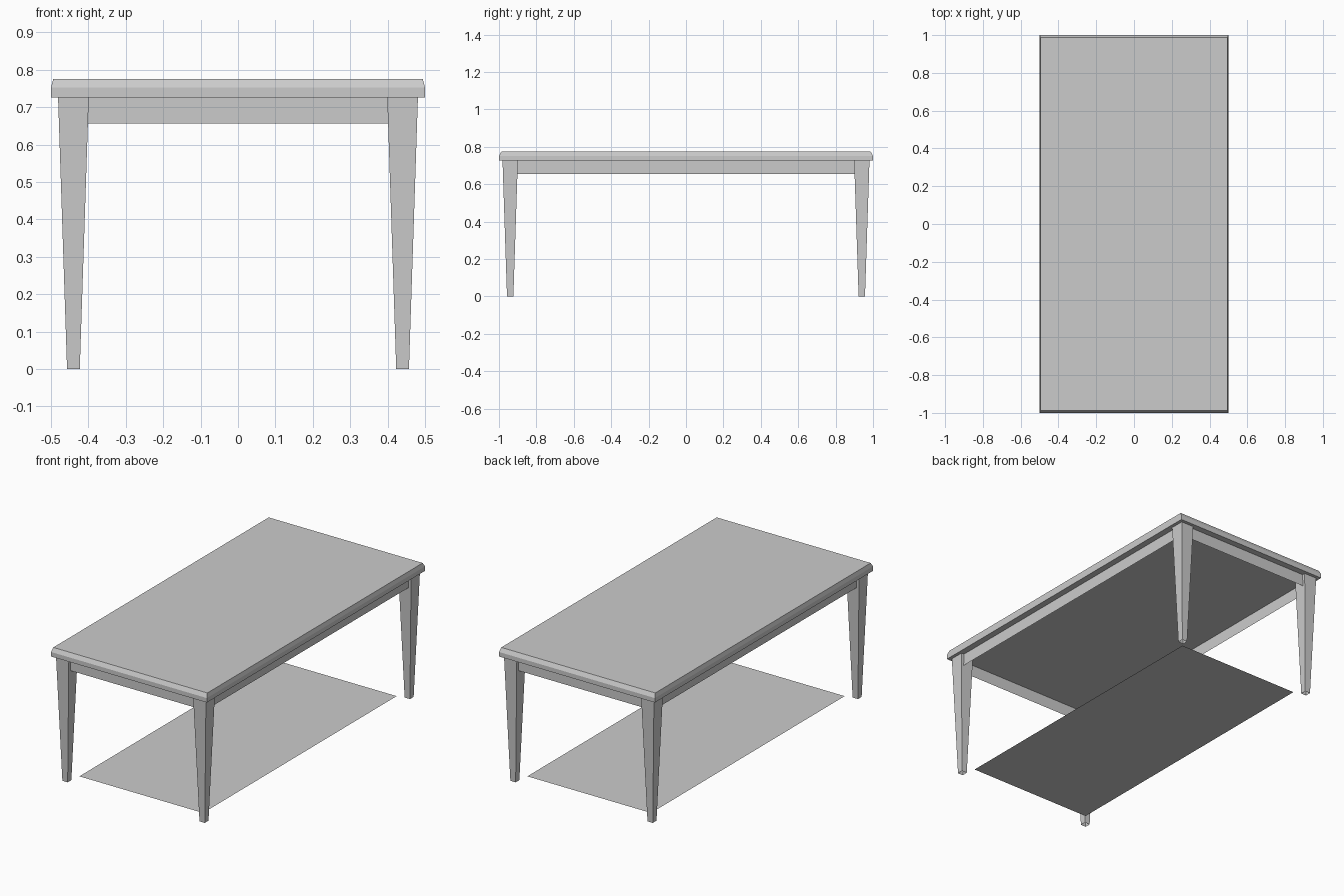
import bpy, bmesh

if "Cube" in bpy.data.objects:
    bpy.data.objects.remove(bpy.data.objects["Cube"])


def loft(name, sections, caps=True):
    """Shell through rectangles (cx, cy, half_x, half_y, z), bottom to top."""
    bm = bmesh.new()
    rings = []
    for cx, cy, hx, hy, z in sections:
        rings.append([bm.verts.new((cx + sx * hx, cy + sy * hy, z))
                      for sx, sy in ((-1, -1), (1, -1), (1, 1), (-1, 1))])
    if caps:
        bm.faces.new(rings[0][::-1])
        bm.faces.new(rings[-1])
    for a, b in zip(rings, rings[1:]):
        for i in range(4):
            j = (i + 1) % 4
            bm.faces.new((a[i], a[j], b[j], b[i]))
    mesh = bpy.data.meshes.new(name)
    bm.to_mesh(mesh)
    bm.free()
    obj = bpy.data.objects.new(name, mesh)
    bpy.context.collection.objects.link(obj)
    return obj


# Table top with a chamfered upper rim
loft("table_top", [(0, 0, 0.5, 1.0, 0.726),
                   (0, 0, 0.5, 1.0, 0.752),
                   (0, 0, 0.494, 0.987, 0.775)])

# Four tapered legs, open at both ends
for x_name, sx in (("left", -1), ("right", 1)):
    for y_name, sy in (("front", -1), ("back", 1)):
        x, y = sx * 0.44, sy * 0.94
        loft(f"{y_name}_{x_name}_leg", [(x, y, 0.017, 0.017, 0),
                                        (x, y, 0.041, 0.041, 0.726)], caps=False)

# Apron: thin walls running between the legs
loft("apron", [(0, 0, 0.463, 0.963, z) for z in (0.656, 0.726)], caps=False)

# Thin flat sheet lying between the feet
bpy.ops.mesh.primitive_plane_add(size=2, location=(0, 0, 0.015))
sheet = bpy.context.object
sheet.name = "floor_sheet"
sheet.scale = (0.397, 0.887, 1)
